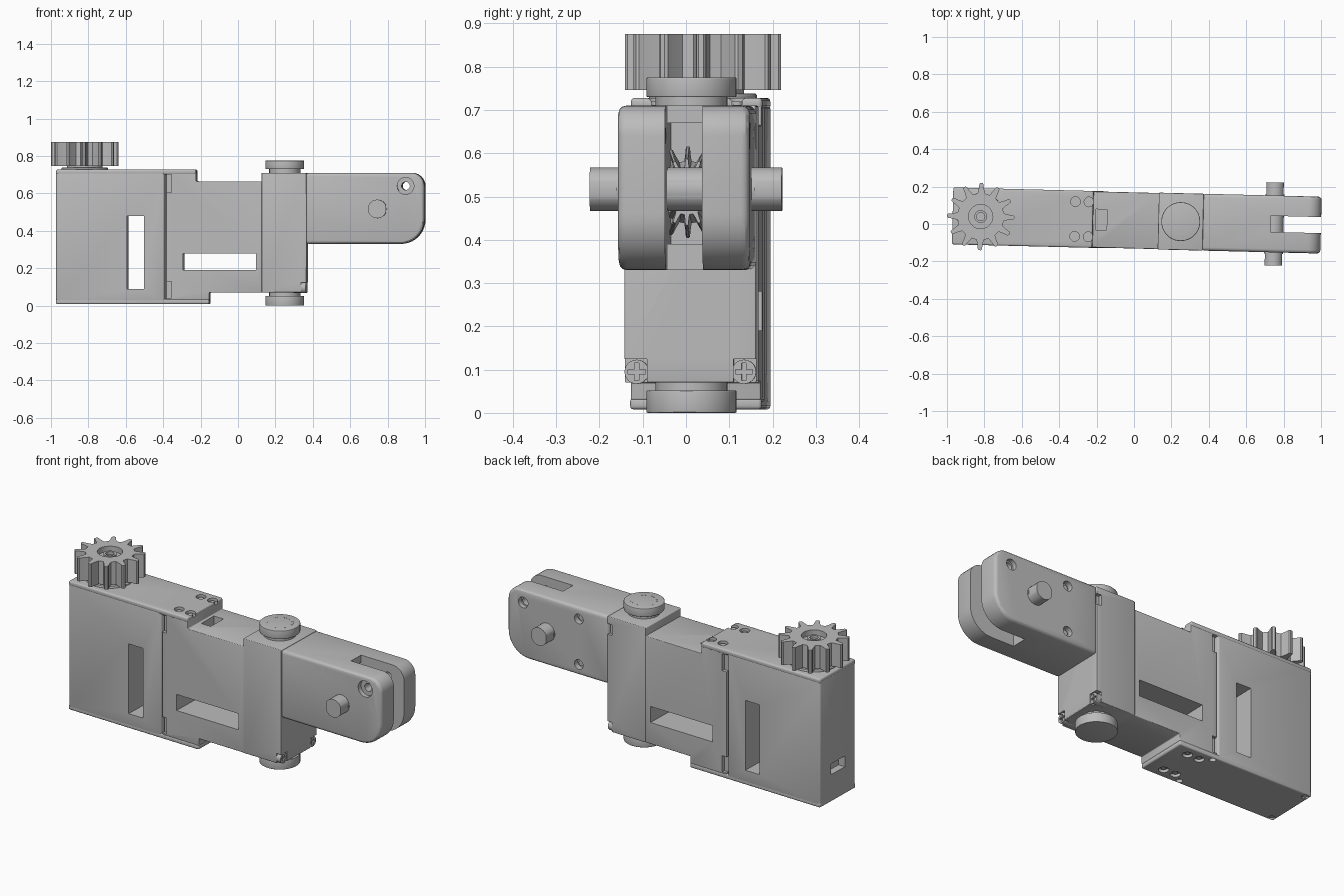
import bpy, bmesh
from math import sin, cos, pi, radians
from mathutils import Matrix

cube = bpy.data.objects.get("Cube")
if cube:
    bpy.data.objects.remove(cube)

grey = bpy.data.materials.new("plain_grey")
grey.use_nodes = True
colour = (0.5, 0.5, 0.5, 1)
grey.diffuse_color = colour
grey.node_tree.nodes["Principled BSDF"].inputs["Base Color"].default_value = colour
parts = []


def prism(name, pts, axis, lo, hi, bevel=0, taper=1, centre=(0, 0), keep=True):
    """Extrude a 2D outline along an axis, optionally tapered and bevelled."""
    place = {"x": lambda u, v, w: (w, u, v),
             "y": lambda u, v, w: (u, w, v),
             "z": lambda u, v, w: (u, v, w)}[axis]
    bm = bmesh.new()
    cu, cv = centre
    low = [bm.verts.new(place(u, v, lo)) for u, v in pts]
    top = [bm.verts.new(place(cu + (u - cu) * taper, cv + (v - cv) * taper, hi)) for u, v in pts]
    bm.faces.new(low)
    bm.faces.new(top)
    n = len(pts)
    for i in range(n):
        j = (i + 1) % n
        bm.faces.new((low[i], low[j], top[j], top[i]))
    bmesh.ops.recalc_face_normals(bm, faces=bm.faces)
    mesh = bpy.data.meshes.new(name)
    bm.to_mesh(mesh)
    bm.free()
    mesh.materials.append(grey)
    obj = bpy.data.objects.new(name, mesh)
    bpy.context.collection.objects.link(obj)
    if bevel:
        mod = obj.modifiers.new("edge", "BEVEL")
        mod.width, mod.segments = bevel, 3
        mod.limit_method, mod.angle_limit = "ANGLE", radians(40)
        apply(obj, mod)
    if keep:
        parts.append(obj)
    return obj


def apply(obj, mod):
    bpy.ops.object.select_all(action="DESELECT")
    bpy.context.view_layer.objects.active = obj
    obj.select_set(True)
    bpy.ops.object.modifier_apply(modifier=mod.name)


def rect(u0, u1, v0, v1):
    return [(u0, v0), (u1, v0), (u1, v1), (u0, v1)]


def box(name, x, y, z, bevel=0, keep=True):
    return prism(name, rect(*x, *y), "z", *z, bevel=bevel, keep=keep)


def arc(u, v, r, a0=0, a1=360, n=32):
    full = a1 - a0 == 360
    steps = n if full else n + 1
    return [(u + r * cos(radians(a0 + (a1 - a0) * i / n)),
             v + r * sin(radians(a0 + (a1 - a0) * i / n))) for i in range(steps)]


def disc(name, axis, u, v, r, lo, hi, n=32, keep=True, bevel=0):
    return prism(name, arc(u, v, r, n=n), axis, lo, hi, keep=keep, bevel=bevel)


def cut(obj, cutter):
    mod = obj.modifiers.new("cut", "BOOLEAN")
    mod.operation, mod.solver, mod.object = "DIFFERENCE", "EXACT", cutter
    apply(obj, mod)
    bpy.data.objects.remove(cutter)


def cut_box(obj, x, y, z):
    cut(obj, box("cutter", x, y, z, keep=False))


def cut_disc(obj, axis, u, v, r, lo, hi):
    cut(obj, disc("cutter", axis, u, v, r, lo, hi, n=20, keep=False))


def gear_outline(u, v, teeth, root, tip):
    pitch, mid = 2 * pi / teeth, (root + tip) / 2
    shape = [(-.3, root), (-.17, mid), (-.12, tip * .97), (-.06, tip),
             (.06, tip), (.12, tip * .97), (.17, mid), (.3, root)]
    return [(u + r * cos((k + f) * pitch), v + r * sin((k + f) * pitch))
            for k in range(teeth) for f, r in shape]


H = 0.152      # half thickness of the body
W = (-1, 1)    # cutter range through the full thickness

# Motor housing with a tall window and an end port
housing = box("motor_housing", (-.97, -.386), (-H, H), (.015, .715), .012)
cut_box(housing, (-.59, -.5), W, (.09, .48))
cut_box(housing, (-1, -.93), (-.06, .06), (.16, .22))

# Cover plates with screw holes
top_plate = box("top_plate", (-.97, -.22), (-H, H), (.7, .728), .009)
bottom_plate = box("bottom_plate", (-.97, -.15), (-H, H), (.008, .035), .008)
for y in (-.093, .093):
    for x in (-.315, -.243):
        for plate, lo, hi, pin in ((top_plate, .712, .8, (.705, .72)),
                                   (bottom_plate, -.1, .024, (.015, .03))):
            cut_disc(plate, "z", x, y, .026, lo, hi)
            disc("plate_screw", "z", x, y, .013, *pin, n=16)
for y in (-.13, .13):
    for x in (-.945, -.37):
        cut_disc(bottom_plate, "z", x, y, .017, -.1, .025)

# Middle gearbox with stepped top and bottom
outline = [(-.38, .03), (-.15, .03), (-.15, .07), (.14, .07), (.14, .665),
           (-.22, .665), (-.22, .71), (-.38, .71)]
gearbox = prism("gearbox_body", outline, "y", -H + .002, H - .002, bevel=.004)
cut_box(gearbox, (-.29, .1), W, (.19, .28))
cut_box(gearbox, (-.205, -.145), (-.055, .055), (.61, .8))
for side in (-1, 1):
    y = sorted((side * (H - .02), side * 1))
    for z in ((.605, .7), (.04, .13)):
        cut_box(gearbox, (-.4, -.352), y, z)

# Joint block with corner screws
block = box("joint_block", (.13, .37), (-H, H), (.07, .71), .004)
for side in (-1, 1):
    cut_box(block, (.34, .5), sorted((side * .1, side)), (0, .125))
    screw = disc("corner_screw", "x", side * .124, .095, .028, .3, .366, n=24)
    cut_box(screw, (.355, .5), (side * .124 - .02, side * .124 + .02), (.09, .1))
    cut_box(screw, (.355, .5), (side * .124 - .005, side * .124 + .005), (.075, .115))
cut_box(block, (.34, .5), (H - .02, 1), (.61, .67))

# Turning discs with a ring of dots
for name, plate, neck, face in (("top_disc", (.73, .775), (.7, .735), .775),
                                ("bottom_disc", (0, .052), (.045, .08), 0)):
    disc(name, "z", .25, 0, .104, *plate, n=48, bevel=.003)
    disc(name + "_neck", "z", .25, 0, .083, *neck, n=48)
    if face:
        for u, v in arc(.25, 0, .065, n=24):
            disc("disc_dot", "z", u, v, .004, face - .001, face + .0005, n=8)

# Forked arm with rounded end
outline = ([(.365, .33)] + arc(.87, .46, .13, -90, 0, 10)
           + arc(.93, .64, .07, 0, 90, 8) + [(.365, .71)])
arm = prism("forked_arm", outline, "y", -H, H, bevel=.018)
cut_box(arm, (.73, 1.2), (-.043, .043), (0, 1))
cut_box(arm, (.44, .74), (-.043, .043), (.39, .67))
cut_disc(arm, "y", .9, .64, .022, *W)
for side in (-1, 1):
    cut_disc(arm, "y", .9, .64, .045 if side < 0 else .03, *sorted((side * (H - .025), side)))
for z in (.645, .39):
    cut_disc(arm, "y", .55, z, .027, H - .03, 1)
    disc("arm_screw", "y", .55, z, .015, H - .04, H - .02, n=16)

# Cross axle with flats, and the bevel gear behind it
axle = disc("cross_axle", "y", .75, .517, .05, -.222, .222, n=24)
for side in (-1, 1):
    for x in ((.6, .704), (.796, .9)):
        cut_box(axle, x, sorted((side * .16, side)), (.4, .7))
prism("bevel_gear", gear_outline(0, .51, 16, .072, .106), "x", .58, .68,
      taper=.72, centre=(0, .51))
disc("bevel_gear_shaft", "x", 0, .51, .03, .42, .6)

# Drive gear on its collar, with a recessed hub
GX = -.82
disc("gear_collar", "z", GX, 0, .125, .72, .738, bevel=.006)
disc("gear_neck", "z", GX, 0, .095, .73, .75)
gear = prism("drive_gear", gear_outline(GX, 0, 12, .125, .18), "z", .746, .876)
cut_disc(gear, "z", GX, 0, .065, .845, 1)
hub = disc("gear_hub", "z", GX, 0, .034, .84, .865)
cut_disc(hub, "z", GX, 0, .022, .85, 1)

# Shade and set the slight turn of the whole assembly
turn = Matrix.Translation((0, .019, 0)) @ Matrix.Rotation(-.025, 4, "Z")
bpy.ops.object.select_all(action="DESELECT")
for obj in parts:
    obj.data.transform(turn)
    obj.select_set(True)
bpy.context.view_layer.objects.active = parts[0]
bpy.ops.object.shade_smooth_by_angle(angle=radians(30))
